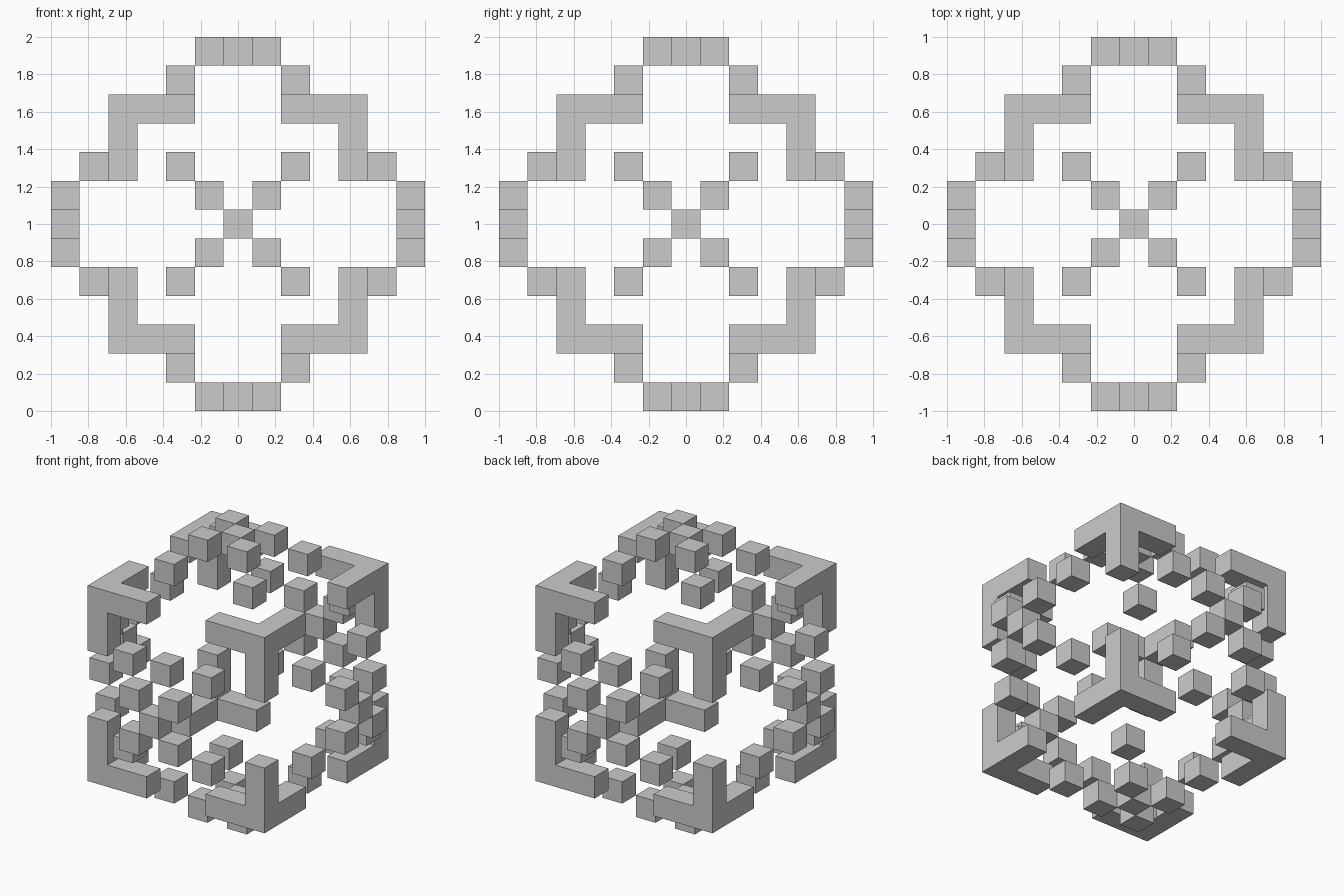
import bpy, bmesh
from itertools import product
from mathutils import Matrix, Vector

if "Cube" in bpy.data.objects:
    bpy.data.objects.remove(bpy.data.objects["Cube"])

U = 2 / 13                      # one cell of the 13-cell grid
MID = Vector((0, 0, 1))         # centre of the model


def finish(bm, name):
    bmesh.ops.recalc_face_normals(bm, faces=bm.faces)
    mesh = bpy.data.meshes.new(name)
    bm.to_mesh(mesh)
    bm.free()
    obj = bpy.data.objects.new(name, mesh)
    bpy.context.collection.objects.link(obj)
    obj.location = MID
    return obj


def add_cube(bm, cell):
    pos = Matrix.Translation(Vector(cell) * U)
    return bmesh.ops.create_cube(bm, size=U, matrix=pos)


# Corner brackets: a cube with three arms, two cells long, reaching inwards
for n, s in enumerate(product((-1, 1), repeat=3), 1):
    bm = bmesh.new()
    add_cube(bm, [4 * k for k in s])
    bm.normal_update()
    inner = [f for f in bm.faces if f.normal.dot(Vector(s)) < -0.5]
    steps = [f.normal * 2 * U for f in inner]
    for face, step in zip(inner, steps):
        new = bmesh.ops.extrude_discrete_faces(bm, faces=[face])["faces"][0]
        bmesh.ops.translate(bm, vec=step, verts=new.verts)
    finish(bm, f"corner_bracket_{n}")

# Stepped X of cubes on each of the six sides: centre, inner ring, outer ring
sides = ("left", "right", "front", "back", "bottom", "top")
for name, (axis, sign) in zip(sides, product(range(3), (-1, 1))):
    bm = bmesh.new()
    for height, spread in ((6, 0), (6, 1), (5, 2)):
        for a, b in sorted({(i * spread, j * spread)
                            for i, j in product((-1, 1), repeat=2)}):
            cell = [a, b]
            cell.insert(axis, sign * height)
            add_cube(bm, cell)
    finish(bm, f"{name}_cube_cross")
